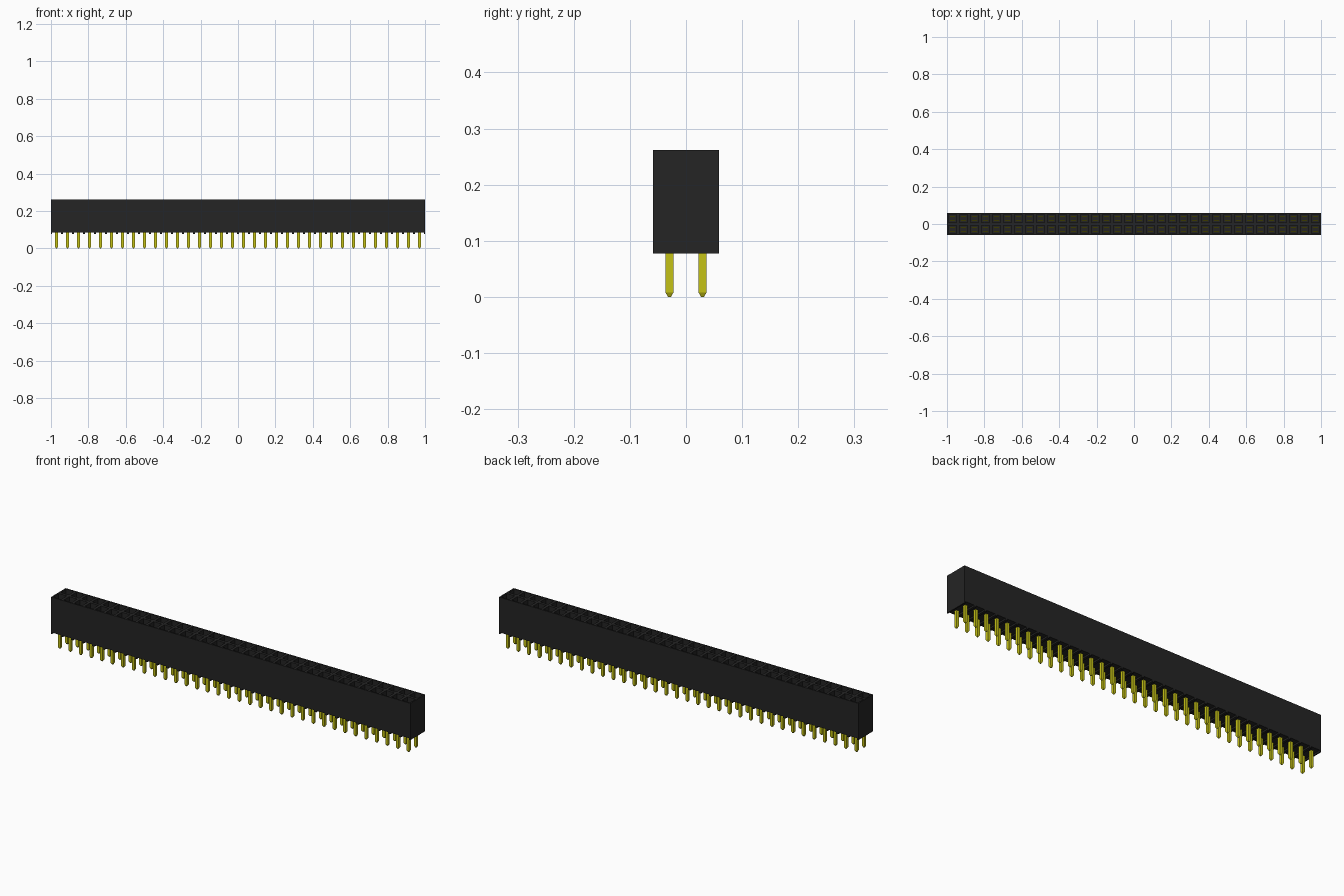
import bpy, bmesh
from mathutils import Matrix, Vector

COLS, ROWS = 34, 2
PITCH = 2 / COLS
HALF_Y = PITCH
TOP, BASE, FOOT = 0.262, 0.085, 0.077
SOCKET_FLOOR = 0.10

cube = bpy.data.objects.get("Cube")
if cube:
    bpy.data.objects.remove(cube, do_unlink=True)


def material(name, color):
    mat = bpy.data.materials.new(name)
    mat.use_nodes = True
    mat.diffuse_color = (*color, 1)
    mat.node_tree.nodes["Principled BSDF"].inputs["Base Color"].default_value = (*color, 1)
    return mat


def finish(bm, name, mat):
    bmesh.ops.recalc_face_normals(bm, faces=bm.faces)
    mesh = bpy.data.meshes.new(name)
    bm.to_mesh(mesh)
    bm.free()
    mesh.materials.append(mat)
    obj = bpy.data.objects.new(name, mesh)
    bpy.context.collection.objects.link(obj)
    return obj


def add_box(bm, center, size):
    mat = Matrix.Translation(center) @ Matrix.Diagonal((*size, 1))
    return bmesh.ops.create_cube(bm, size=1, matrix=mat)["verts"]


black = material("black plastic", (0.018, 0.018, 0.018))
gold = material("yellow gold", (0.56, 0.54, 0.008))

cells = [((i + 0.5) * PITCH - 1, (j - 0.5) * PITCH)
         for i in range(COLS) for j in range(ROWS)]

# Housing: a box whose top is a grid of sunken square sockets
bm = bmesh.new()
bmesh.ops.create_grid(bm, x_segments=COLS, y_segments=ROWS, size=1,
                      matrix=Matrix.Translation((0, 0, TOP)) @ Matrix.Diagonal((1, HALF_Y, 1, 1)))
sockets = bm.faces[:]
rim = [e for e in bm.edges if e.is_boundary]
walls = bmesh.ops.extrude_edge_only(bm, edges=rim)["geom"]
for v in walls:
    if isinstance(v, bmesh.types.BMVert):
        v.co.z = BASE
bottom = [e for e in walls if isinstance(e, bmesh.types.BMEdge) and e.is_boundary]
bmesh.ops.contextual_create(bm, geom=bottom)
bmesh.ops.inset_individual(bm, faces=sockets, thickness=0.010)
bmesh.ops.inset_individual(bm, faces=sockets, thickness=0.0001)
for face in sockets:
    for v in face.verts:
        v.co.z = SOCKET_FLOOR
finish(bm, "housing", black)

# Standoff ribs under the housing, between neighbouring pins
bm = bmesh.new()
for i in range(COLS + 1):
    left = max(-1, i * PITCH - 1 - 0.006)
    right = min(1, i * PITCH - 1 + 0.006)
    add_box(bm, ((left + right) / 2, 0, (FOOT + BASE) / 2),
            (right - left, 2 * HALF_Y, BASE - FOOT))
finish(bm, "standoff_ribs", black)

# Pins: square posts with tapered tips
bm = bmesh.new()
for x, y in cells:
    add_box(bm, (x, y, 0.049), (0.014, 0.014, 0.082))
    tip = add_box(bm, (x, y, 0.004), (0.014, 0.014, 0.008))
    for v in tip:
        if v.co.z < 0.004:
            v.co.x = x + (v.co.x - x) * 0.4
            v.co.y = y + (v.co.y - y) * 0.4
finish(bm, "pins", gold)

# Contacts: a pair of spring leaves inside each socket
bm = bmesh.new()
for x, y in cells:
    for side in (-1, 1):
        add_box(bm, (x, y + side * 0.011, 0.165), (0.026, 0.006, 0.13))
finish(bm, "contact_leaves", gold)
